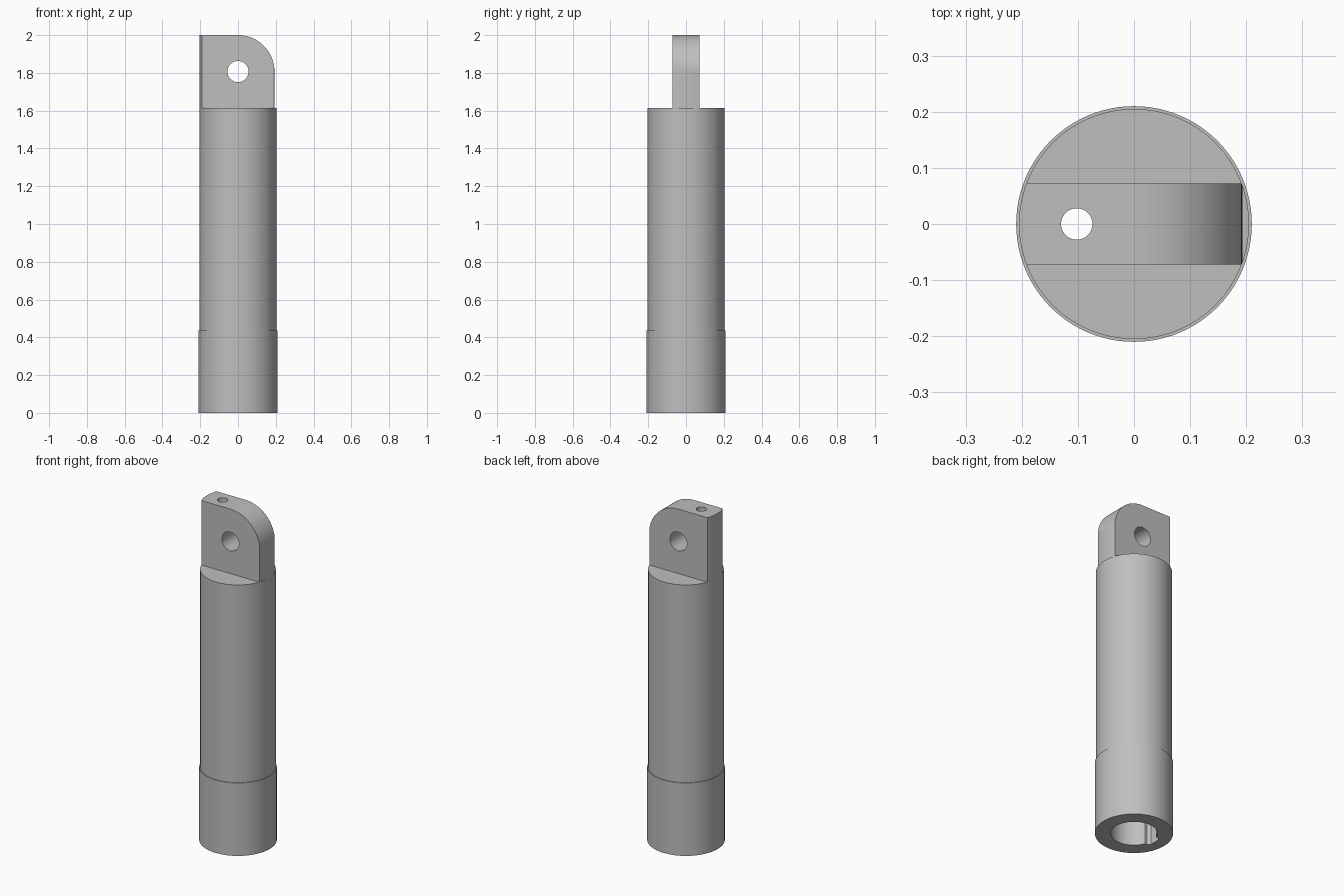
import bpy, bmesh, math

old = bpy.data.objects.get("Cube")
if old:
    bpy.data.objects.remove(old, do_unlink=True)

TUBE_R, COLLAR_R, TAB_Y = 0.205, 0.21, 0.072
COLLAR_TOP, TUBE_TOP, TOP = 0.435, 1.615, 2.0
TAB_X = 0.193

steel = bpy.data.materials.new("plain grey")
steel.use_nodes = True
grey = (0.52, 0.52, 0.52, 1)
steel.diffuse_color = grey
steel.node_tree.nodes["Principled BSDF"].inputs["Base Color"].default_value = grey


def extrude(name, outline, vector):
    """Solid made by sweeping a closed outline along a vector."""
    bm = bmesh.new()
    face = bm.faces.new([bm.verts.new(p) for p in outline])
    swept = bmesh.ops.extrude_face_region(bm, geom=[face], use_keep_orig=True)
    bmesh.ops.translate(bm, vec=vector,
                        verts=[v for v in swept["geom"] if isinstance(v, bmesh.types.BMVert)])
    bmesh.ops.recalc_face_normals(bm, faces=bm.faces)
    mesh = bpy.data.meshes.new(name)
    bm.to_mesh(mesh)
    bm.free()
    mesh.materials.append(steel)
    obj = bpy.data.objects.new(name, mesh)
    bpy.context.collection.objects.link(obj)
    return obj


def circle(radius, x=0.0, z=0.0, sides=96):
    angles = [2 * math.pi * i / sides for i in range(sides)]
    return [(x + radius * math.cos(a), radius * math.sin(a), z) for a in angles]


def cylinder(name, radius, bottom, top, x=0.0, sides=96):
    return extrude(name, circle(radius, x, bottom, sides), (0, 0, top - bottom))


def combine(obj, tool, operation):
    """Apply a boolean and discard the tool."""
    mod = obj.modifiers.new(operation, "BOOLEAN")
    mod.operation, mod.solver, mod.object = operation, "EXACT", tool
    bpy.ops.object.select_all(action="DESELECT")
    bpy.context.view_layer.objects.active = obj
    obj.select_set(True)
    bpy.ops.object.modifier_apply(modifier=mod.name)
    bpy.data.objects.remove(tool, do_unlink=True)


# Tube with a slightly wider collar at its foot
body = cylinder("tube_body", TUBE_R, 0.1, TUBE_TOP)
combine(body, cylinder("collar", COLLAR_R, 0, COLLAR_TOP), "UNION")

# Round socket with a side keyway in the foot
combine(body, cylinder("socket", 0.125, -0.1, COLLAR_TOP), "DIFFERENCE")
keyway = [(-0.08, -0.047, -0.1), (-0.08, 0.047, -0.1), (-0.13, 0.047, -0.1),
          (-0.145, 0.03, -0.1), (-0.145, -0.03, -0.1), (-0.13, -0.047, -0.1)]
combine(body, extrude("keyway", keyway, (0, 0, COLLAR_TOP + 0.09)), "DIFFERENCE")

# Flat lug with one rounded corner, trimmed to the tube's outline
centre_z = TOP - TAB_X
arc = [math.pi / 2 * i / 24 for i in range(25)]
profile = [(-0.3, -TAB_Y, TUBE_TOP), (TAB_X, -TAB_Y, TUBE_TOP)]
profile += [(TAB_X * math.cos(a), -TAB_Y, centre_z + TAB_X * math.sin(a)) for a in arc]
profile.append((-0.3, -TAB_Y, TOP))
lug = extrude("top_lug", profile, (0, 2 * TAB_Y, 0))
combine(lug, cylinder("trim", TUBE_R, 1.5, 2.1), "INTERSECT")

# Pin hole across the lug
pin = [(x, -0.3, centre_z + y) for x, y, _ in circle(0.056, sides=48)]
combine(lug, extrude("pin_hole", pin, (0, 0.6, 0)), "DIFFERENCE")

# Narrow hole running down the whole length
for part in (body, lug):
    combine(part, cylinder("long_hole", 0.028, -0.2, 2.2, -0.102, 40), "DIFFERENCE")
    bpy.ops.object.shade_smooth_by_angle(angle=math.radians(30))
